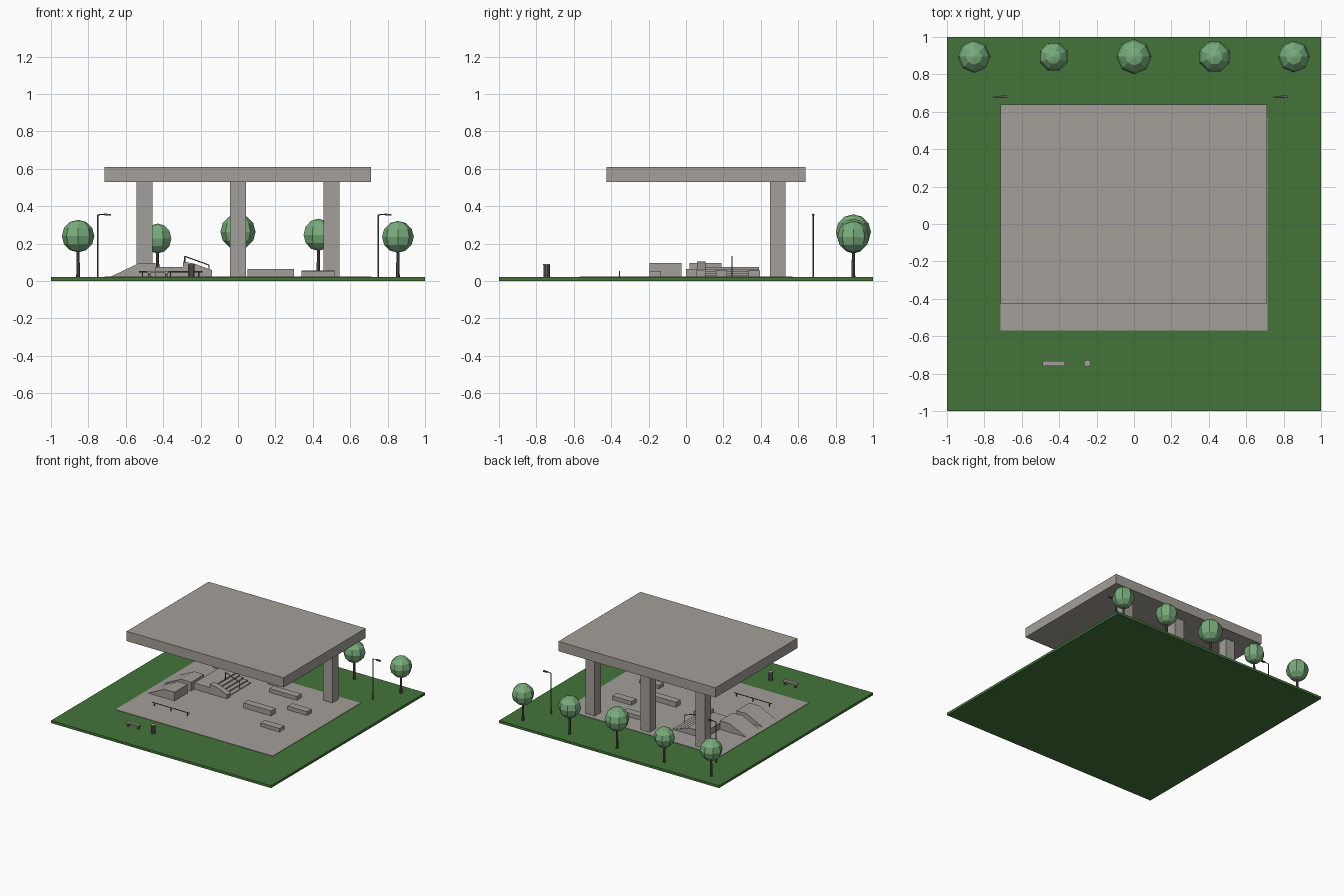
import bpy, bmesh, math
from mathutils import Vector

if "Cube" in bpy.data.objects:
    bpy.data.objects.remove(bpy.data.objects["Cube"], do_unlink=True)


def material(name, rgb):
    m = bpy.data.materials.new(name)
    m.use_nodes = True
    m.diffuse_color = (*rgb, 1)
    m.node_tree.nodes["Principled BSDF"].inputs["Base Color"].default_value = (*rgb, 1)
    return m


GRASS = material("grass green", (0.058, 0.175, 0.042))
CONCRETE = material("warm concrete", (0.37, 0.347, 0.32))
LEAF = material("leaf green", (0.19, 0.41, 0.20))
METAL = material("dark metal", (0.13, 0.125, 0.12))
BARK = material("grey bark", (0.12, 0.10, 0.085))


def finish(name, bm, mat):
    bmesh.ops.recalc_face_normals(bm, faces=bm.faces)
    me = bpy.data.meshes.new(name)
    bm.to_mesh(me)
    bm.free()
    me.materials.append(mat)
    ob = bpy.data.objects.new(name, me)
    bpy.context.collection.objects.link(ob)
    return ob


def box(name, x, y, z, mat=CONCRETE):
    """Box from (min, max) ranges."""
    bm = bmesh.new()
    bmesh.ops.create_cube(bm, size=1)
    for v in bm.verts:
        v.co = [r[0] + (c + 0.5) * (r[1] - r[0]) for c, r in zip(v.co, (x, y, z))]
    return finish(name, bm, mat)


def prism(name, profile, y0, y1, mat=CONCRETE):
    """Extrude an x-z profile along y."""
    bm = bmesh.new()
    face = bm.faces.new([bm.verts.new((x, y0, z)) for x, z in profile])
    ext = bmesh.ops.extrude_face_region(bm, geom=[face])
    moved = [g for g in ext["geom"] if isinstance(g, bmesh.types.BMVert)]
    bmesh.ops.translate(bm, verts=moved, vec=(0, y1 - y0, 0))
    return finish(name, bm, mat)


def rod(name, a, b, r, mat=METAL, sides=8, r2=None):
    """Cylinder between two points."""
    a, b = Vector(a), Vector(b)
    bm = bmesh.new()
    bmesh.ops.create_cone(bm, cap_ends=True, segments=sides, radius1=r,
                          radius2=r if r2 is None else r2, depth=(b - a).length)
    rot = (b - a).to_track_quat("Z", "Y").to_matrix().to_4x4()
    bm.transform(rot)
    bmesh.ops.translate(bm, verts=bm.verts, vec=(a + b) / 2)
    return finish(name, bm, mat)


G = 0.02     # lawn level
P = 0.0235   # paving level

# Lawn and paved area
box("lawn", (-1, 1), (-1, 1), (0, G), GRASS)
box("paving", (-0.715, 0.715), (-0.57, 0.57), (G - 0.005, P))

# Roof slab on three columns
box("roof_slab", (-0.715, 0.712), (-0.425, 0.64), (0.53, 0.61))
for i, x in enumerate((-0.5, 0, 0.5)):
    box(f"column_{i + 1}", (x - 0.043, x + 0.043), (0.45, 0.532), (G, 0.53))

# Trees: x, crown radius, crown centre height
for i, (x, r, z) in enumerate(((-0.855, 0.087, 0.24), (-0.43, 0.08, 0.227),
                               (0, 0.094, 0.262), (0.43, 0.086, 0.247),
                               (0.855, 0.085, 0.236))):
    rod(f"trunk_{i + 1}", (x, 0.895, G), (x, 0.895, z), 0.010, BARK, 8, 0.007)
    bm = bmesh.new()
    bmesh.ops.create_uvsphere(bm, u_segments=8, v_segments=6, radius=r)
    ob = finish(f"tree_crown_{i + 1}", bm, LEAF)
    ob.location = (x, 0.895, z)
    ob.rotation_euler.z = math.radians(22.5 * (i % 2))

# Street lamps
for i, x in enumerate((-0.75, 0.75)):
    rod(f"lamp_post_{i + 1}", (x, 0.68, G), (x, 0.68, 0.355), 0.005, METAL, 8, 0.0035)
    rod(f"lamp_arm_{i + 1}", (x, 0.68, 0.353), (x + 0.05, 0.68, 0.358), 0.003)
    box(f"lamp_head_{i + 1}", (x + 0.035, x + 0.07), (0.673, 0.687), (0.35, 0.359), METAL)

# Two launch ramps
ramp = [(-0.68, P), (-0.53, 0.095), (-0.44, 0.095), (-0.44, P)]
prism("ramp_front", ramp, -0.195, -0.025)
prism("ramp_back", ramp, 0.02, 0.19)

# Platform with descending steps, sloped side wall and handrail
box("stair_platform", (-0.44, -0.29), (0.06, 0.39), (G, 0.075))
STEPS = 4
for i in range(STEPS):
    x = -0.29 + 0.034 * i
    box(f"step_{i + 1}", (x, x + 0.034), (0.10, 0.39), (G, 0.064 - 0.0115 * i))
prism("stair_side_wall", [(-0.295, P), (-0.295, 0.104), (-0.235, 0.093),
                          (-0.14, 0.058), (-0.14, P)], 0.06, 0.105)
rod("handrail", (-0.285, 0.245, 0.132), (-0.155, 0.245, 0.085), 0.003)
rod("handrail_post_top", (-0.285, 0.245, 0.07), (-0.285, 0.245, 0.132), 0.003)
rod("handrail_post_bottom", (-0.155, 0.245, G), (-0.155, 0.245, 0.085), 0.003)

# Low grinding rail
rod("grind_rail", (-0.53, -0.355, 0.05), (-0.19, -0.355, 0.05), 0.0035)
for i, x in enumerate((-0.51, -0.36, -0.21)):
    rod(f"grind_rail_post_{i + 1}", (x, -0.355, G), (x, -0.355, 0.05), 0.003)

# Ledges: x range, y start, height
for i, (xr, y, h) in enumerate((((0.05, 0.3), 0.0, 0.065), ((0.05, 0.3), 0.335, 0.055),
                                ((0.34, 0.515), -0.195, 0.052), ((0.34, 0.515), 0.16, 0.055))):
    box(f"ledge_{i + 1}", xr, (y, y + 0.06), (G, h))

# Bench and litter bin on the lawn
box("bench_seat", (-0.49, -0.368), (-0.758, -0.732), (0.043, 0.054))
for i, x in enumerate((-0.474, -0.384)):
    box(f"bench_leg_{i + 1}", (x - 0.006, x + 0.006), (-0.755, -0.735), (G, 0.043), METAL)
rod("litter_bin", (-0.25, -0.745, G), (-0.25, -0.745, 0.086), 0.017, METAL, 10)
rod("litter_bin_lid", (-0.25, -0.745, 0.086), (-0.25, -0.745, 0.091), 0.019, CONCRETE, 10)
